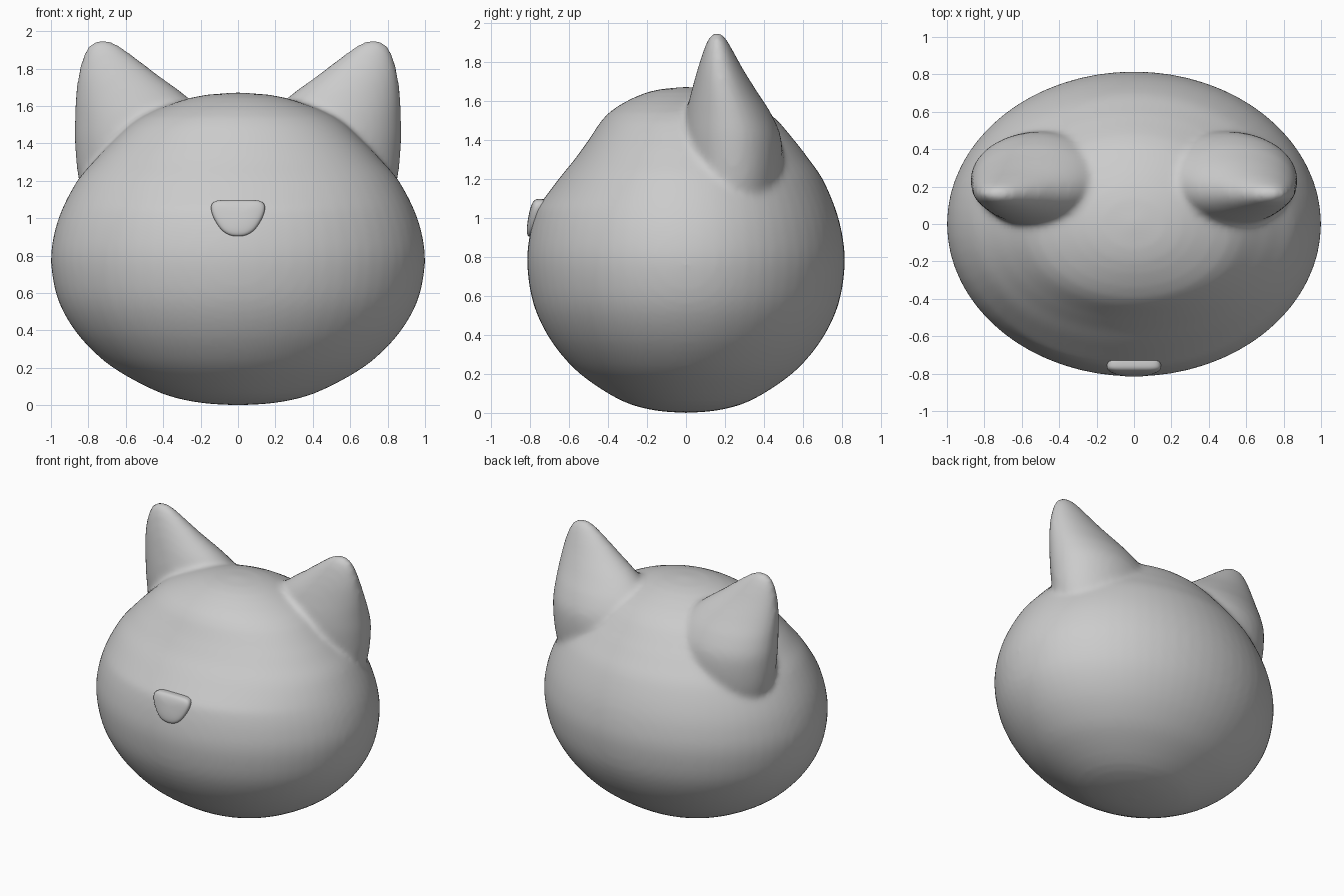
import bpy, bmesh
from math import sin, cos, pi
from mathutils import Vector

if "Cube" in bpy.data.objects:
    bpy.data.objects.remove(bpy.data.objects["Cube"])


def smooth_path(keys, steps):
    """Catmull-Rom curve through tuples of any length."""
    pts = [Vector(k) for k in keys]
    pts = [2 * pts[0] - pts[1]] + pts + [2 * pts[-1] - pts[-2]]
    out = []
    for a, b, c, d in zip(pts, pts[1:], pts[2:], pts[3:]):
        for i in range(steps):
            t = i / steps
            out.append(0.5 * (2 * b + (c - a) * t + (2 * a - 5 * b + 4 * c - d) * t * t
                              + (3 * b - a - 3 * c + d) * t ** 3))
    return out + [pts[-2]]


def loft(bm, rings):
    """Skin a list of equal rings and cap both ends."""
    rows = [[bm.verts.new(p) for p in r] for r in rings]
    n = len(rows[0])
    for a, b in zip(rows, rows[1:]):
        for i in range(n):
            j = (i + 1) % n
            bm.faces.new((a[i], a[j], b[j], b[i]))
    bm.faces.new(rows[0][::-1])
    bm.faces.new(rows[-1])


def make_object(name, bm):
    bmesh.ops.recalc_face_normals(bm, faces=bm.faces)
    me = bpy.data.meshes.new(name)
    bm.to_mesh(me)
    bm.free()
    for p in me.polygons:
        p.use_smooth = True
    ob = bpy.data.objects.new(name, me)
    bpy.context.collection.objects.link(ob)
    return ob


# Head: elliptical rings, with the upper front slightly flattened
SEG = 64
profile = [(0.01, 0.0), (0.2, 0.013), (0.4, 0.06), (0.62, 0.17), (0.76, 0.275),
           (0.88, 0.41), (0.965, 0.57), (1.0, 0.76), (0.985, 0.91), (0.94, 1.05),
           (0.86, 1.2), (0.775, 1.3), (0.68, 1.4), (0.52, 1.54), (0.25, 1.645), (0.01, 1.673)]


def head_ring(r, z):
    flat = 0.1 * sin(pi * (z - 1.05) / 0.63) if 1.05 < z < 1.68 else 0
    ring = []
    for i in range(SEG):
        a = 2 * pi * i / SEG
        y = r * 0.815 * sin(a) * (1 - flat * max(0, -sin(a)))
        ring.append((r * cos(a), y, z))
    return ring


bm = bmesh.new()
loft(bm, [head_ring(max(r, 0.005), z) for r, z in smooth_path(profile, 3)])

# Ears: horizontal sections given as z, x range, y range
ear = [(1.0, 0.2, 0.80, 0.05, 0.44), (1.2, 0.12, 0.852, 0.0, 0.49),
       (1.4, 0.13, 0.873, -0.012, 0.49), (1.53, 0.17, 0.873, 0.0, 0.44),
       (1.64, 0.26, 0.869, 0.025, 0.37), (1.76, 0.42, 0.855, 0.058, 0.295),
       (1.86, 0.55, 0.83, 0.09, 0.24), (1.92, 0.63, 0.80, 0.115, 0.205),
       (1.952, 0.69, 0.76, 0.143, 0.175)]
for side in (-1, 1):
    rings = []
    for z, x0, x1, y0, y1 in smooth_path(ear, 4):
        rings.append([(side * ((x0 + x1) / 2 + (x1 - x0) / 2 * cos(2 * pi * i / 40)),
                       (y0 + y1) / 2 + (y1 - y0) / 2 * sin(2 * pi * i / 40), z)
                      for i in range(40)])
    loft(bm, rings)
head = make_object("head_with_ears", bm)

# Fuse ears and head with a soft blend
rm = head.modifiers.new("fuse", 'REMESH')
rm.mode = 'VOXEL'
rm.voxel_size = 0.02
rm.use_smooth_shade = True
sm = head.modifiers.new("blend", 'SMOOTH')
sm.factor = 0.5
sm.iterations = 10

# Nose: rounded triangular button following the face slope
half = [(0.0, 1.098), (0.08, 1.098), (0.13, 1.094), (0.152, 1.06),
        (0.13, 0.995), (0.09, 0.932), (0.045, 0.905), (0.0, 0.9)]
outline = half + [(-x, z) for x, z in half[-2:0:-1]]
bm = bmesh.new()
rings = []
for s, out in [(0.95, -0.06), (1.0, -0.01), (1.0, 0.01), (0.9, 0.024), (0.6, 0.032), (0.2, 0.035)]:
    ring = []
    for x, z in outline:
        zz = 1.02 + (z - 1.02) * s
        ring.append((x * s, -0.795 + (zz - 0.9) * 0.2 - out, zz))
    rings.append(ring)
loft(bm, rings)
nose = make_object("nose", bm)
nose.modifiers.new("soften", 'SUBSURF').levels = 2
nose.modifiers["soften"].render_levels = 2
